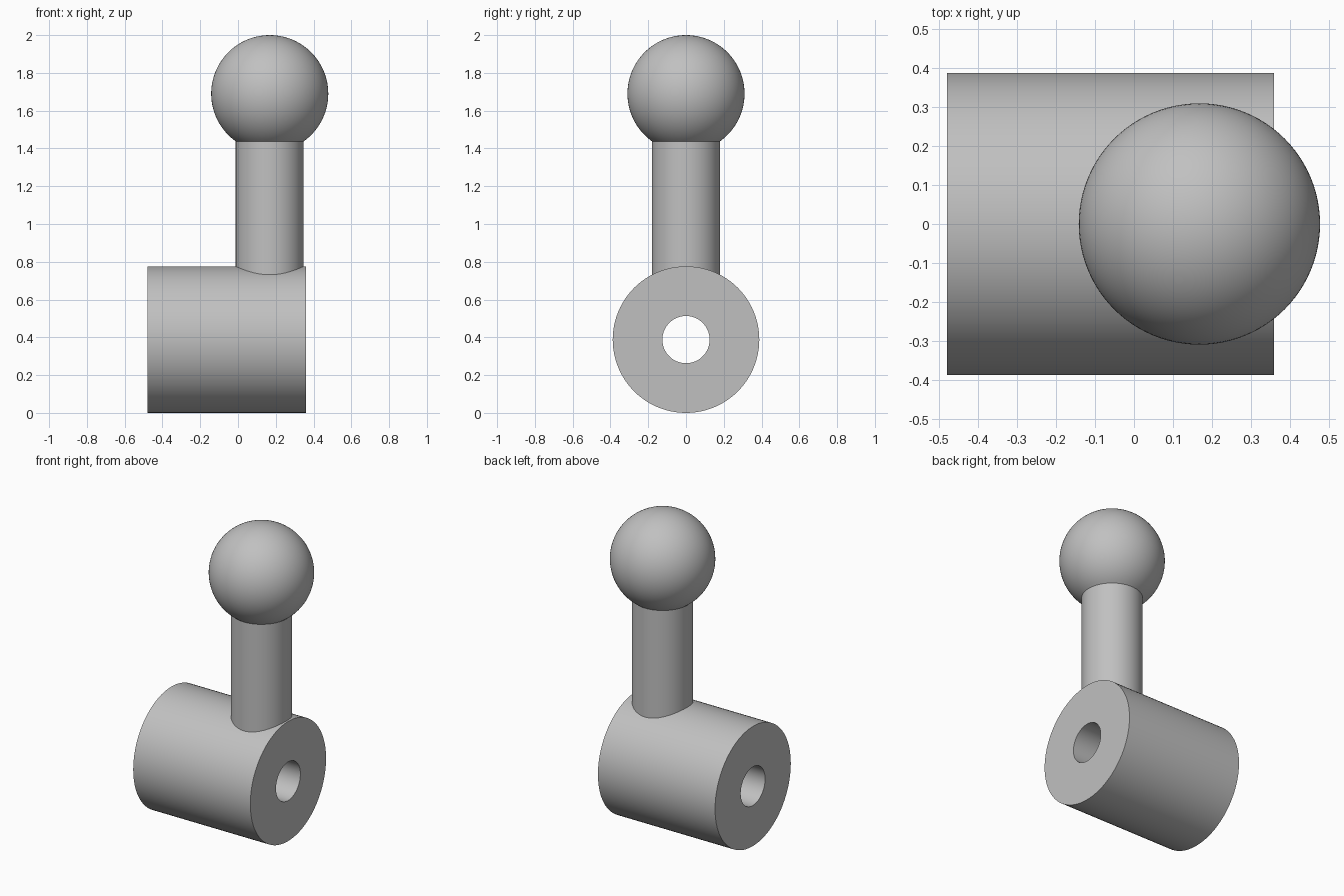
import bpy
import bmesh
from math import acos, asin, cos, sin, pi, radians
from mathutils import Matrix

cube = bpy.data.objects.get("Cube")
if cube:
    bpy.data.objects.remove(cube, do_unlink=True)

grey = bpy.data.materials.new("plain grey")
grey.use_nodes = True
colour = (0.53, 0.53, 0.53, 1)
grey.diffuse_color = colour
grey.node_tree.nodes["Principled BSDF"].inputs["Base Color"].default_value = colour


def lathe(name, profile, matrix, closed=False, steps=96):
    """Spin a (radius, height) profile around z, then place it."""
    bm = bmesh.new()
    verts = [bm.verts.new((r, 0, h)) for r, h in profile]
    pairs = list(zip(verts, verts[1:]))
    if closed:
        pairs.append((verts[-1], verts[0]))
    edges = [bm.edges.new(p) for p in pairs]
    bmesh.ops.spin(bm, geom=verts + edges, cent=(0, 0, 0), axis=(0, 0, 1),
                   angle=2 * pi, steps=steps, use_merge=True)
    bmesh.ops.remove_doubles(bm, verts=bm.verts, dist=0.0001)
    bmesh.ops.recalc_face_normals(bm, faces=bm.faces)
    mesh = bpy.data.meshes.new(name)
    bm.to_mesh(mesh)
    bm.free()
    mesh.transform(matrix)
    mesh.materials.append(grey)
    obj = bpy.data.objects.new(name, mesh)
    bpy.context.collection.objects.link(obj)
    bpy.ops.object.select_all(action='DESELECT')
    obj.select_set(True)
    bpy.context.view_layer.objects.active = obj
    bpy.ops.object.shade_smooth_by_angle(angle=radians(30))
    return obj


# Horizontal barrel with a bore right through it
outer, bore = 0.388, 0.125
left, right = 0.36, -0.48
lathe("bored_barrel",
      [(bore, right), (outer, right), (outer, left), (bore, left)],
      Matrix.Translation((0, 0, outer)) @ Matrix.Rotation(pi / 2, 4, 'Y'),
      closed=True)

# Upright stem flowing into the ball, rooted inside the barrel wall
stem_radius, ball_radius, ball_z, root_z = 0.18, 0.31, 1.69, 0.6
start = pi - asin(stem_radius / ball_radius)
rings = 40
ball = [(ball_radius * sin(a), ball_z + ball_radius * cos(a))
        for a in (start * (1 - i / rings) for i in range(rings + 1))]
lathe("ball_stem", [(0, root_z), (stem_radius, root_z)] + ball,
      Matrix.Translation((0.168, 0, 0)))
